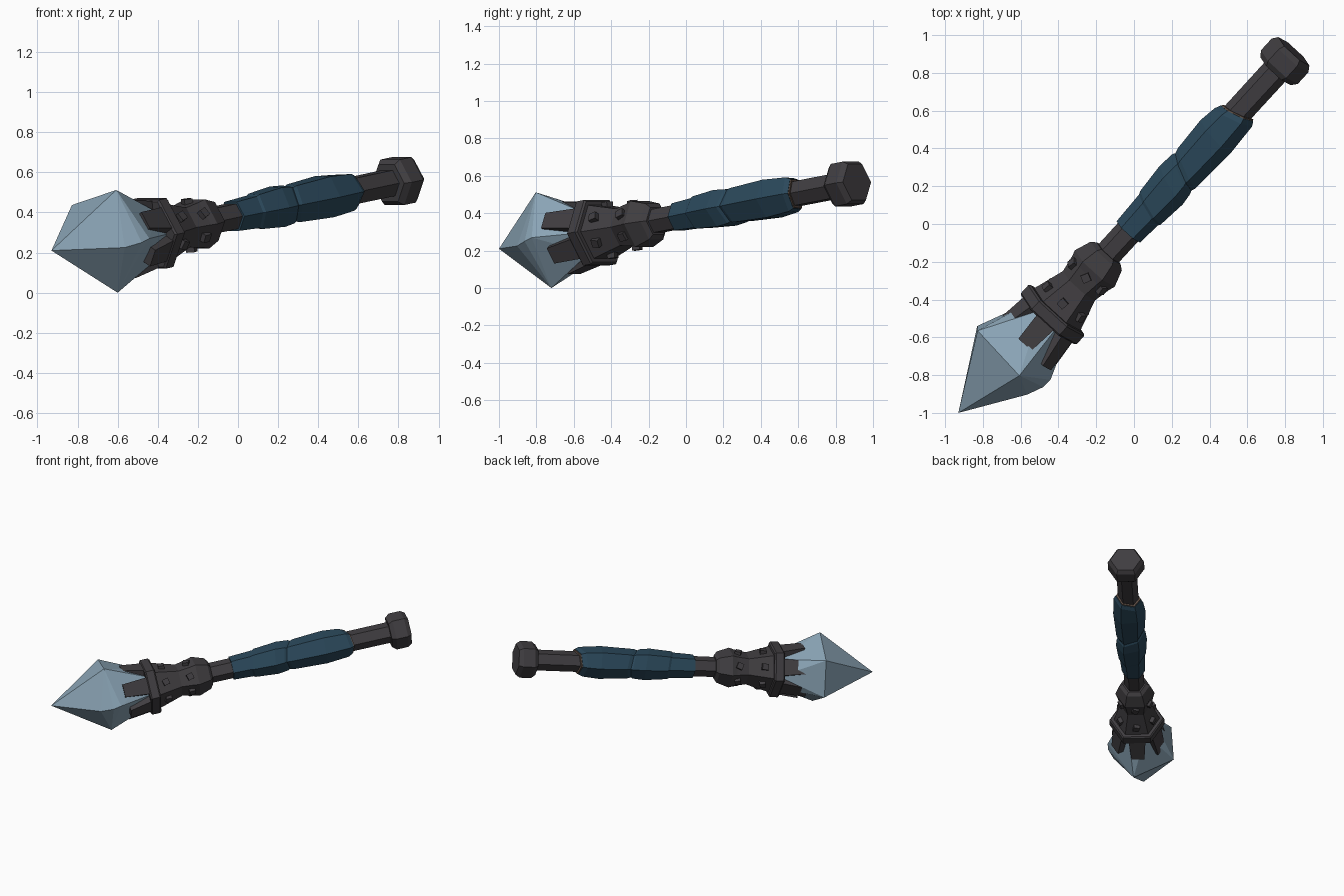
import bpy, bmesh, math, random
from mathutils import Vector, Matrix

if "Cube" in bpy.data.objects:
    bpy.data.objects.remove(bpy.data.objects["Cube"])

random.seed(4)

# Weapon axis: local z runs from the crystal to the pommel, local y points up
ORIGIN = Vector((-0.01, -0.02, 0.385))
AXIS = Vector((0.669, 0.730, 0.142)).normalized()
SIDE = Vector((-AXIS.y, AXIS.x, 0)).normalized()
UP = AXIS.cross(SIDE)
FRAME = Matrix.Translation(ORIGIN) @ Matrix((SIDE, UP, AXIS)).transposed().to_4x4()


def material(name, rgb):
    m = bpy.data.materials.new(name)
    m.diffuse_color = (*rgb, 1)
    m.use_nodes = True
    m.node_tree.nodes["Principled BSDF"].inputs["Base Color"].default_value = m.diffuse_color
    return m


IRON = material("dark iron", (0.052, 0.048, 0.053))
CLOTH = material("blue cloth", (0.024, 0.066, 0.105))
LINING = material("brown lining", (0.13, 0.09, 0.07))
CRYSTAL = material("pale blue crystal", (0.265, 0.385, 0.48))


def finish(bm, name, mat, matrix=FRAME):
    bmesh.ops.recalc_face_normals(bm, faces=bm.faces)
    mesh = bpy.data.meshes.new(name)
    bm.to_mesh(mesh)
    bm.free()
    mesh.materials.append(mat)
    obj = bpy.data.objects.new(name, mesh)
    obj.matrix_world = matrix
    bpy.context.collection.objects.link(obj)
    return obj


def hex_loft(name, profile, mat):
    """Skin hexagonal rings given as (position, radius, slant)."""
    bm = bmesh.new()
    rings = []
    for s, r, *slant in profile:
        k = slant[0] if slant else 0
        ring = []
        for i in range(6):
            a = i * math.pi / 3
            x, y = r * math.cos(a), r * math.sin(a)
            ring.append(bm.verts.new((x, y, s + k * x)))
        rings.append(ring)
    for a, b in zip(rings, rings[1:]):
        for i in range(6):
            j = (i + 1) % 6
            bm.faces.new((a[i], a[j], b[j], b[i]))
    bm.faces.new(rings[0])
    bm.faces.new(rings[-1])
    return finish(bm, name, mat)


# Shaft and pommel
hex_loft("shaft", [(-0.3, 0.072), (1.2, 0.075)], IRON)
hex_loft("pommel", [(1.135, 0.108), (1.165, 0.132), (1.25, 0.132), (1.28, 0.112)], IRON)

# Cloth grip in three stepped, slanted bands
hex_loft("grip_wrap", [
    (-0.03, 0.084), (0.13, 0.092, 0.3), (0.145, 0.100, 0.3),
    (0.31, 0.114, 0.3), (0.39, 0.106, 0.45), (0.405, 0.098, 0.45),
    (0.43, 0.106, 0.45), (0.66, 0.118, 0.1), (0.80, 0.106, -0.3),
    (0.83, 0.092, -0.3)], CLOTH)
hex_loft("wrap_lining", [(0.80, 0.09, -0.3), (0.838, 0.088, -0.3)], LINING)

# Flared socket with a flange at the crystal end
hex_loft("socket", [
    (-0.185, 0.085), (-0.205, 0.112), (-0.295, 0.143), (-0.33, 0.132),
    (-0.42, 0.115), (-0.60, 0.168)], IRON)
hex_loft("flange", [(-0.592, 0.19), (-0.602, 0.2), (-0.658, 0.2), (-0.668, 0.19)], IRON)


# Six prongs gripping the crystal, tapering and leaning outward
def block(sections):
    """Box from two (position, inner, outer, half width) sections."""
    bm = bmesh.new()
    rings = [[bm.verts.new((r, y, s)) for r, y in
              ((r0, -w), (r1, -w), (r1, w), (r0, w))] for s, r0, r1, w in sections]
    a, b = rings
    for i in range(4):
        j = (i + 1) % 4
        bm.faces.new((a[i], a[j], b[j], b[i]))
    bm.faces.new(a)
    bm.faces.new(b)
    return bm


for k in range(6):
    turn = Matrix.Rotation(math.radians(30 + 60 * k), 4, 'Z')
    tip = -0.83 - random.uniform(-0.015, 0.02)
    bm = block([(-0.62, 0.105, 0.160, 0.064), (tip, 0.150, 0.196, 0.047)])
    finish(bm, f"prong_{k + 1}", IRON, FRAME @ turn)

    # Two twisted studs on each socket face
    for s, r, tag in ((-0.348, 0.112, "upper"), (-0.53, 0.130, "lower")):
        bm = bmesh.new()
        bmesh.ops.create_cube(bm, size=0.044)
        twist = Matrix.Rotation(random.uniform(-0.5, 0.5), 4, 'X')
        finish(bm, f"stud_{tag}_{k + 1}", IRON,
               FRAME @ turn @ Matrix.Translation((r, 0, s)) @ twist)

# Faceted crystal: convex hull of its corners and a hexagonal root
bm = bmesh.new()
corners = [(-0.93, -1.0, 0.21), (-0.607, -0.803, 0.512), (-0.60, -0.72, 0.0),
           (-0.828, -0.565, 0.437), (-0.83, -0.54, 0.157),
           (-0.48, -0.863, 0.25), (-0.442, -0.825, 0.27),
           (-0.565, -0.903, 0.225)]
for c in corners:
    bm.verts.new(c)
for i in range(6):
    a = i * math.pi / 3
    bm.verts.new(FRAME @ Vector((0.125 * math.cos(a), 0.125 * math.sin(a), -0.64)))
hull = bmesh.ops.convex_hull(bm, input=bm.verts)
loose = [v for v in bm.verts if not v.link_faces]
bmesh.ops.delete(bm, geom=loose, context='VERTS')
finish(bm, "crystal", CRYSTAL, Matrix.Identity(4))
